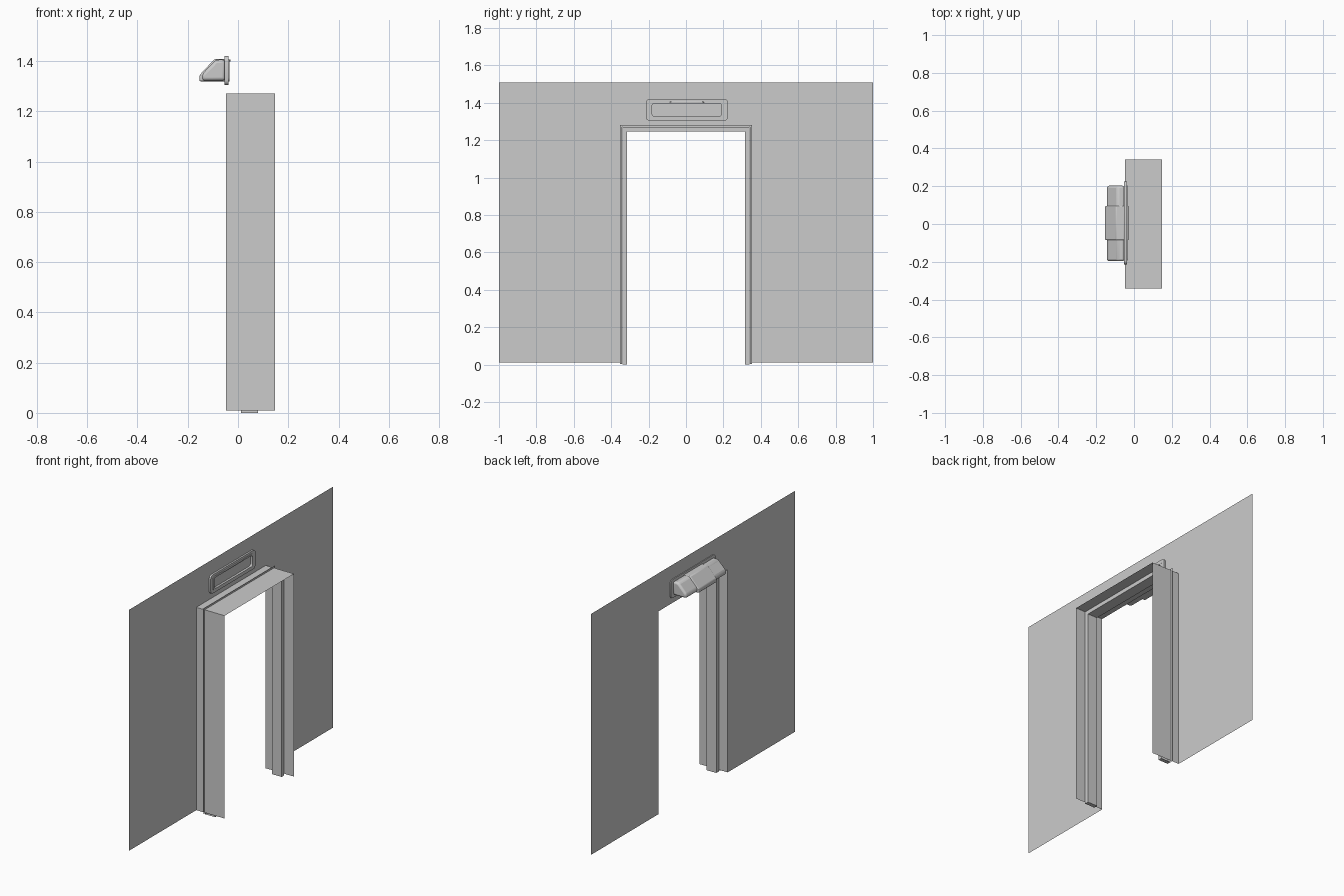
import bpy, bmesh, math

cube = bpy.data.objects.get("Cube")
if cube:
    bpy.data.objects.remove(cube, do_unlink=True)

grey = bpy.data.materials.new("light_grey")
grey.use_nodes = True
grey.diffuse_color = (0.6, 0.6, 0.6, 1)
grey.node_tree.nodes["Principled BSDF"].inputs["Base Color"].default_value = (0.6, 0.6, 0.6, 1)

WALL_X = -0.048
HALF, HEAD, FOOT = 0.341, 1.271, 0.01


def finish(name, bm, bevel=0.0, smooth=False):
    mesh = bpy.data.meshes.new(name)
    bm.to_mesh(mesh)
    bm.free()
    mesh.materials.append(grey)
    obj = bpy.data.objects.new(name, mesh)
    bpy.context.collection.objects.link(obj)
    if bevel:
        mod = obj.modifiers.new("round_edges", "BEVEL")
        mod.width, mod.segments, mod.limit_method = bevel, 3, "ANGLE"
    if smooth:
        bpy.ops.object.select_all(action="DESELECT")
        obj.select_set(True)
        bpy.context.view_layer.objects.active = obj
        bpy.ops.object.shade_smooth_by_angle(angle=math.radians(35))
    return obj


def doorway(d, foot):
    """Outline of the opening, grown by d, as (y, z) points."""
    w, h = HALF + d, HEAD + d
    return [(-w, foot), (-w, h), (w, h), (w, foot)]


def sweep(name, profile, foot):
    """Carry an (x, offset) profile up, across and down the doorway."""
    bm = bmesh.new()
    rows = [[bm.verts.new((x, y, z)) for y, z in doorway(d, foot)] for x, d in profile]
    for a, b in zip(rows, rows[1:]):
        for i in range(3):
            bm.faces.new((a[i], a[i + 1], b[i + 1], b[i]))
    if len(rows) > 2:
        for i in (0, -1):
            bm.faces.new([r[i] for r in rows])
    return finish(name, bm)


def prism(name, outline, y0, y1, bevel):
    """Extrude an (x, z) outline along y."""
    bm = bmesh.new()
    face = bm.faces.new([bm.verts.new((x, y0, z)) for x, z in outline])
    ext = bmesh.ops.extrude_face_region(bm, geom=[face])
    verts = [v for v in ext["geom"] if isinstance(v, bmesh.types.BMVert)]
    bmesh.ops.translate(bm, verts=verts, vec=(0, y1 - y0, 0))
    bmesh.ops.recalc_face_normals(bm, faces=bm.faces)
    return finish(name, bm, bevel, True)


def rounded_loop(half_y, half_z, r):
    """Rounded rectangle round the lamp centre, as (y, z) points."""
    pts = []
    for q, (sy, sz) in enumerate([(1, 1), (-1, 1), (-1, -1), (1, -1)]):
        for k in range(5):
            a = math.pi / 2 * (q + k / 4)
            pts.append((0.005 + sy * (half_y - r) + r * math.cos(a),
                        1.362 + sz * (half_z - r) + r * math.sin(a)))
    return pts


def ring(name, outer, inner, x0, x1):
    """Rounded frame with a rectangular section."""
    bm = bmesh.new()
    loops = [(outer, x0), (outer, x1), (inner, x1), (inner, x0)]
    rows = [[bm.verts.new((x, y, z)) for y, z in rounded_loop(*size)] for size, x in loops]
    n = len(rows[0])
    for j in range(4):
        a, b = rows[j], rows[(j + 1) % 4]
        for i in range(n):
            k = (i + 1) % n
            bm.faces.new((a[i], a[k], b[k], b[i]))
    bmesh.ops.recalc_face_normals(bm, faces=bm.faces)
    return finish(name, bm, 0, True)


# Thin wall sheet with the doorway left open
bm = bmesh.new()
outer = [(-1, FOOT), (-1, 1.508), (1, 1.508), (1, FOOT)]
o = [bm.verts.new((WALL_X, y, z)) for y, z in outer]
n = [bm.verts.new((WALL_X, y, z)) for y, z in doorway(0, FOOT)]
for i in range(3):
    bm.faces.new((o[i], n[i], n[i + 1], o[i + 1]))
finish("wall", bm)

# Door lining, its thin outer fin and the door stop
sweep("door_lining", [(WALL_X, 0), (0.147, 0)], FOOT)
sweep("lining_fin", [(0.009, 0), (0.009, 0.011)], 0.003)
sweep("door_stop", [(0.012, -0.001), (0.012, -0.026), (0.08, -0.026), (0.08, -0.001)], 0)

# Lamp above the door: mounting rings, hood and deeper middle
ring("lamp_mount", (0.22, 0.058, 0.02), (0.19, 0.036, 0.014), -0.053, -0.037)
ring("lamp_gasket", (0.198, 0.044, 0.016), (0.186, 0.034, 0.012), -0.05, -0.034)
prism("lamp_hood", [(-0.05, 1.405), (-0.088, 1.405), (-0.143, 1.348),
                    (-0.143, 1.322), (-0.05, 1.322)], -0.197, 0.203, 0.012)
prism("lamp_middle", [(-0.05, 1.407), (-0.094, 1.407), (-0.153, 1.344),
                      (-0.153, 1.319), (-0.05, 1.319)], -0.085, 0.095, 0.005)
prism("lamp_clip", [(-0.05, 1.406), (-0.03, 1.406), (-0.03, 1.398), (-0.05, 1.398)],
      -0.085, 0.095, 0.002)
